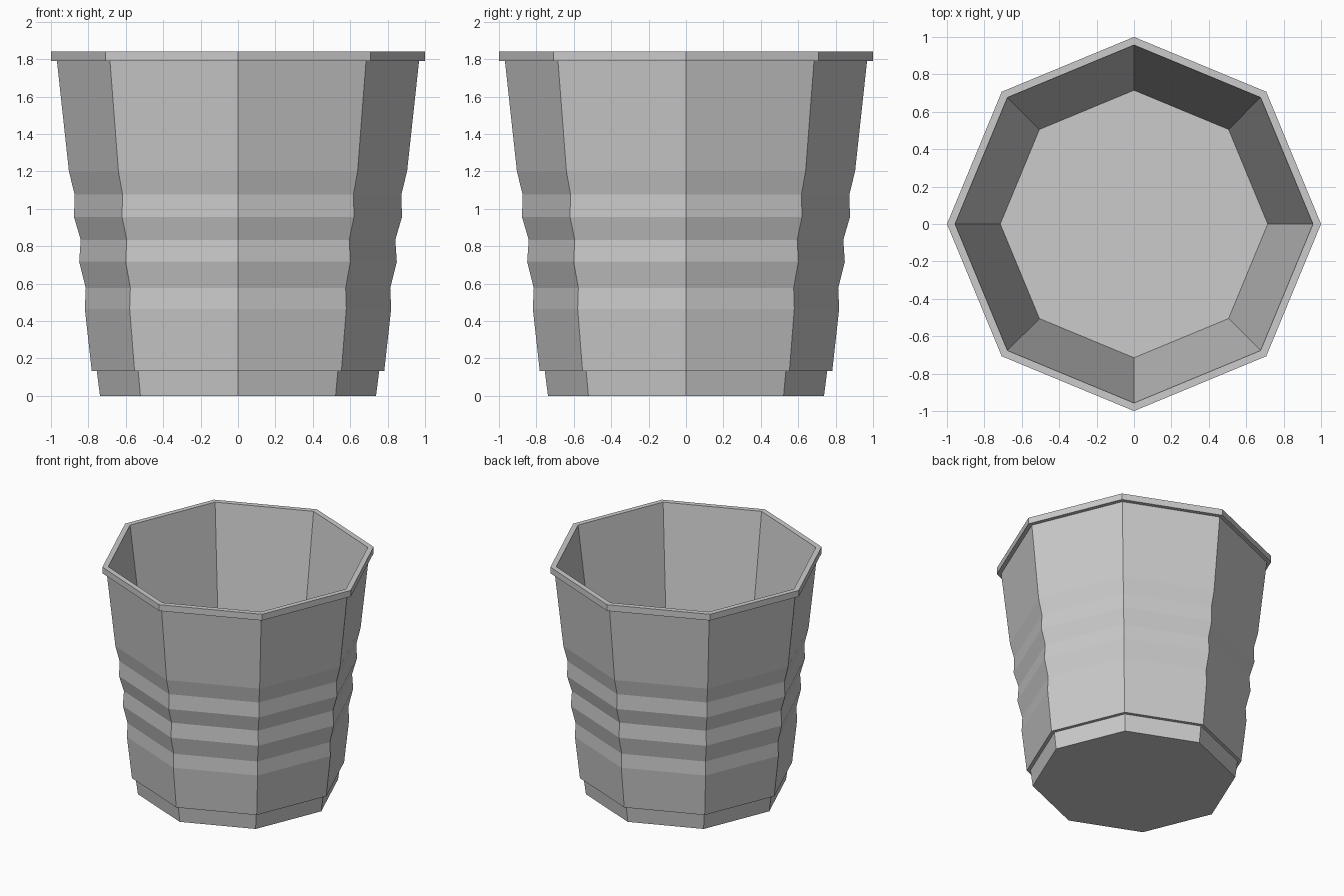
import bpy, bmesh
from math import cos, sin, pi

if "Cube" in bpy.data.objects:
    bpy.data.objects.remove(bpy.data.objects["Cube"])

SIDES = 8

# Cup profile (radius, height): foot, rippled wall, rim, inner wall, inner floor
PROFILE = [
    (0.738, 0.0), (0.755, 0.132), (0.782, 0.132),
    (0.819, 0.465), (0.814, 0.575), (0.849, 0.717), (0.841, 0.834),
    (0.877, 0.957), (0.873, 1.075), (0.904, 1.20), (0.968, 1.79),
    (1.0, 1.79), (1.0, 1.84), (0.957, 1.84), (0.715, 0.03),
]


def lathe(name, profile, sides):
    """Closed faceted solid from an outer-to-inner profile, capped at both ends."""
    bm = bmesh.new()
    rings = [[bm.verts.new((r * cos(2 * pi * i / sides), r * sin(2 * pi * i / sides), z))
              for i in range(sides)] for r, z in profile]
    for a, b in zip(rings, rings[1:]):
        for i in range(sides):
            j = (i + 1) % sides
            bm.faces.new((a[i], a[j], b[j], b[i]))
    bm.faces.new(rings[0][::-1])   # underside
    bm.faces.new(rings[-1])        # inner floor
    bmesh.ops.recalc_face_normals(bm, faces=bm.faces)
    mesh = bpy.data.meshes.new(name)
    bm.to_mesh(mesh)
    bm.free()
    obj = bpy.data.objects.new(name, mesh)
    bpy.context.collection.objects.link(obj)
    return obj


# Octagonal cup
lathe("cup", PROFILE, SIDES)
